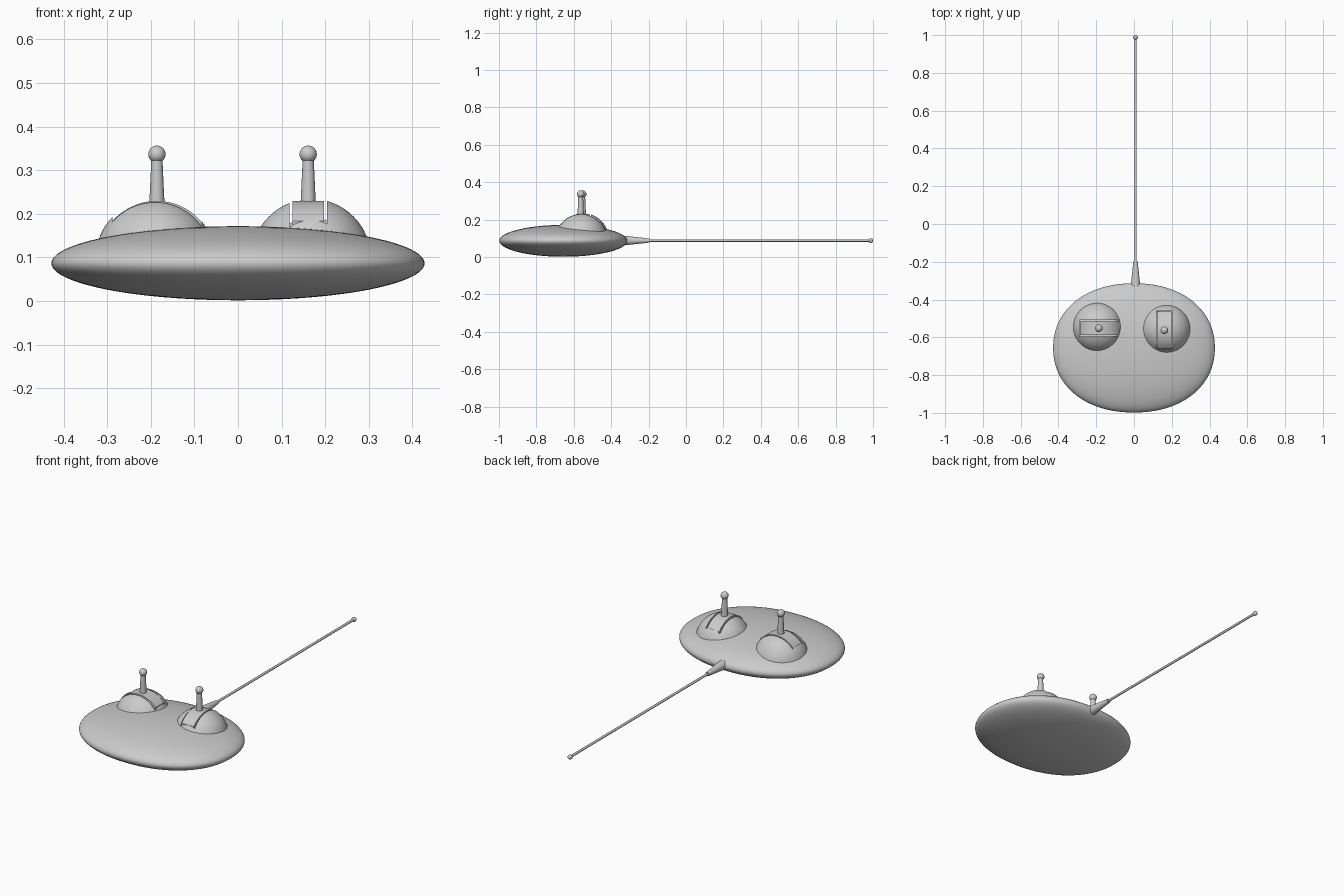
import bpy, bmesh, math
from mathutils import Matrix, Vector

if "Cube" in bpy.data.objects:
    bpy.data.objects.remove(bpy.data.objects["Cube"])


def finish(name, bm, angle=40):
    bmesh.ops.recalc_face_normals(bm, faces=bm.faces)
    mesh = bpy.data.meshes.new(name)
    bm.to_mesh(mesh)
    bm.free()
    ob = bpy.data.objects.new(name, mesh)
    bpy.context.collection.objects.link(ob)
    smooth(ob, angle)
    return ob


def smooth(ob, angle=40):
    bpy.ops.object.select_all(action='DESELECT')
    ob.select_set(True)
    bpy.context.view_layer.objects.active = ob
    bpy.ops.object.shade_smooth_by_angle(angle=math.radians(angle))


def cone(name, start, end, r1, r2, segments=32):
    start, end = Vector(start), Vector(end)
    axis = end - start
    bm = bmesh.new()
    bmesh.ops.create_cone(bm, cap_ends=True, segments=segments, radius1=r1,
                          radius2=r2, depth=axis.length)
    rot = Vector((0, 0, 1)).rotation_difference(axis).to_matrix().to_4x4()
    bm.transform(Matrix.Translation((start + end) / 2) @ rot)
    return finish(name, bm)


def ball(name, centre, r):
    bm = bmesh.new()
    bmesh.ops.create_uvsphere(bm, u_segments=32, v_segments=16, radius=r)
    bm.transform(Matrix.Translation(centre))
    return finish(name, bm)


# Body: flattened ellipsoid with a slightly squared plan
bm = bmesh.new()
bmesh.ops.create_uvsphere(bm, u_segments=96, v_segments=48, radius=1)
N = 2.15
for v in bm.verts:
    r = math.hypot(v.co.x, v.co.y)
    if r > 1e-5:
        k = ((abs(v.co.x) / r) ** N + (abs(v.co.y) / r) ** N) ** (-1 / N)
        v.co.x *= k
        v.co.y *= k
    v.co = Vector((v.co.x * 0.428, v.co.y * 0.342 - 0.656, v.co.z * 0.085 + 0.0865))
finish("body", bm)

DOME_Z, DOME_R = 0.097, 0.137


def control(side, x, y, stick_x, stick_y, turn):
    place = Matrix.Translation((x, y, DOME_Z))
    slot = Matrix.Translation((stick_x, stick_y, DOME_Z)) @ Matrix.Rotation(turn, 4, 'Z')

    # Half-sphere housing
    bm = bmesh.new()
    bmesh.ops.create_uvsphere(bm, u_segments=64, v_segments=32, radius=DOME_R)
    cut = bmesh.ops.bisect_plane(bm, geom=bm.verts[:] + bm.edges[:] + bm.faces[:],
                                 plane_co=(0, 0, 0.004), plane_no=(0, 0, 1),
                                 clear_inner=True)
    bmesh.ops.contextual_create(
        bm, geom=[e for e in cut["geom_cut"] if isinstance(e, bmesh.types.BMEdge)])
    bm.transform(place)
    dome = finish(side + "_dome", bm)

    # Slot cutter
    bm = bmesh.new()
    bmesh.ops.create_cube(bm, size=1)
    bm.transform(slot @ Matrix.Translation((0, 0, 0.12))
                 @ Matrix.Diagonal((0.204, 0.086, 0.2, 1)))
    cutter = finish(side + "_slot_cutter", bm)
    mod = dome.modifiers.new("slot", 'BOOLEAN')
    mod.object = cutter
    mod.operation = 'DIFFERENCE'
    mod.solver = 'EXACT'
    bpy.context.view_layer.objects.active = dome
    bpy.ops.object.modifier_apply(modifier=mod.name)
    bpy.data.objects.remove(cutter)
    smooth(dome)

    # Curved slider inside the slot
    bm = bmesh.new()
    half, steps, radius, reach = 0.0365, 32, 0.1325, 0.1
    limit = math.asin(reach / radius)
    profile = [(-reach, 0.03)]
    for i in range(steps + 1):
        a = -limit + 2 * limit * i / steps
        profile.append((radius * math.sin(a), radius * math.cos(a)))
    profile.append((reach, 0.03))
    face = bm.faces.new([bm.verts.new((px, -half, pz)) for px, pz in profile])
    ext = bmesh.ops.extrude_face_region(bm, geom=[face], use_keep_orig=True)
    bmesh.ops.translate(bm, vec=(0, 2 * half, 0),
                        verts=[v for v in ext["geom"] if isinstance(v, bmesh.types.BMVert)])
    bm.transform(slot)
    finish(side + "_slider", bm)

    # Stick and knob
    cone(side + "_stick", (stick_x, stick_y, 0.2), (stick_x, stick_y, 0.33), 0.0185, 0.0125)
    ball(side + "_knob", (stick_x, stick_y, 0.3365), 0.0198)


control("left", -0.19, -0.55, -0.186, -0.552, 0)
control("right", 0.168, -0.56, 0.161, -0.563, math.pi / 2)

# Antenna: socket, rod and tip
cone("antenna_socket", (0.008, -0.335, 0.088), (0.008, -0.195, 0.088), 0.026, 0.011)
cone("antenna_rod", (0.008, -0.2, 0.088), (0.008, 0.988, 0.088), 0.0065, 0.0065, 24)
ball("antenna_tip", (0.008, 0.988, 0.088), 0.0125)
